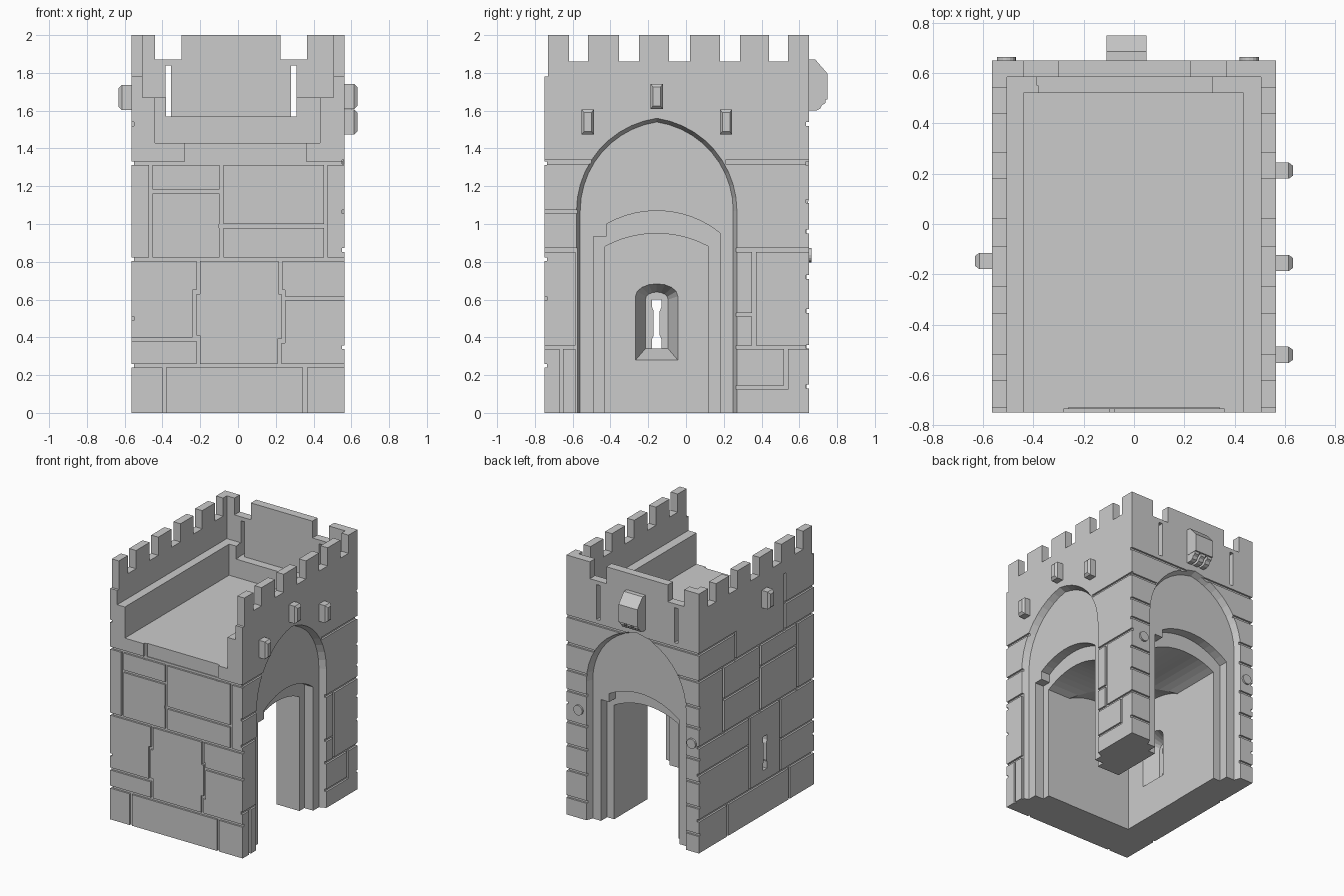
import bpy, bmesh, math

X, Y0, Y1 = 0.565, -0.75, 0.65      # wall faces
CY, CX = -0.155, -0.03              # centres of side arch and back arch


def loft(name, axis, sections):
    """Solid through (depth, [(u, z), ...]) sections along x or y."""
    bm = bmesh.new()
    rings = []
    for d, pts in sections:
        rings.append([bm.verts.new((d, u, z) if axis == 'x' else (u, d, z)) for u, z in pts])
    n = len(rings[0])
    for a, b in zip(rings, rings[1:]):
        for i in range(n):
            j = (i + 1) % n
            bm.faces.new((a[i], a[j], b[j], b[i]))
    bm.faces.new(rings[0])
    bm.faces.new(rings[-1])
    bmesh.ops.recalc_face_normals(bm, faces=bm.faces)
    me = bpy.data.meshes.new(name)
    bm.to_mesh(me)
    bm.free()
    ob = bpy.data.objects.new(name, me)
    bpy.context.collection.objects.link(ob)
    return ob


def rect(u0, u1, z0, z1):
    return [(u0, z0), (u1, z0), (u1, z1), (u0, z1)]


def box(name, x0, x1, y0, y1, z0, z1):
    return loft(name, 'x', [(x0, rect(y0, y1, z0, z1)), (x1, rect(y0, y1, z0, z1))])


cutters = []


def cut(ob):
    ob.hide_render = True
    cutters.append(ob)


def cut_box(*b):
    cut(box("cutter", *b))


# Solid tower block
tower = box("tower", -X, X, Y0, Y1, 0, 2)

# Roof court, open to the front, with stepped parapet walls
cut_box(-0.505, 0.505, -0.9, 0.585, 1.67, 2.2)
cut_box(-0.44, 0.435, -0.9, 0.52, 1.43, 2.2)
cut_box(-0.38, 0.31, 0.5, 0.585, 1.57, 1.8)
cut_box(-0.7, 0.7, -0.9, -0.73, 1.78, 2.2)

# Battlements
for a, b in [(-0.62, -0.52), (-0.355, -0.25), (-0.09, 0.02), (0.18, 0.285), (0.44, 0.54)]:
    cut_box(-0.7, 0.7, a, b, 1.86, 2.2)
for a, b in [(-0.44, -0.3), (0.225, 0.365)]:
    cut_box(a, b, 0.55, 0.8, 1.87, 2.2)

# Tall slots in the back parapet
for a in (-0.385, 0.28):
    cut_box(a, a + 0.03, 0.55, 0.8, 1.57, 1.84)


# Arch profiles around u = 0
def pointed(hw, spring, rise, n=10):
    c = (rise ** 2 - hw ** 2) / (2 * hw)
    r = hw + c
    end = math.asin(rise / r)
    right = [(r * math.cos(end * i / n) - c, spring + r * math.sin(end * i / n)) for i in range(n + 1)]
    return [(-hw, -0.1), (hw, -0.1)] + right + [(-u, z) for u, z in right[-2::-1]]


def arc(u0, u1, r, top, n=12):
    us = [u0 + (u1 - u0) * i / n for i in range(n + 1)]
    return [(u, top - r + math.sqrt(r * r - u * u)) for u in us]


outer, inner = pointed(0.425, 1.07, 0.49), pointed(0.405, 1.07, 0.47)
shoulder = [(-0.335, -0.1), (0.335, -0.1)] + arc(0.335, -0.265, 0.537, 1.07) + [(-0.265, 0.935), (-0.335, 0.935)]
door = [(-0.275, -0.1), (0.275, -0.1)] + arc(0.275, -0.275, 0.575, 0.95)

# Stepped gateways on the right and back; passages meet in a groin vault
for axis, face, c, s, end in [('x', X, CY, 1, -0.307), ('y', Y1, CX, -1, -0.432)]:
    def place(p):
        return [(c + s * u, z) for u, z in p]
    cut(loft("arch_cutter", axis, [(face + 0.001, place(outer)), (face - 0.05, place(inner))]))
    cut(loft("shoulder_cutter", axis, [(face, place(shoulder)), (face - 0.125, place(shoulder))]))
    cut(loft("passage_cutter", axis, [(face, place(door)), (end, place(door))]))


# Arrow slit in the left wall with splayed inner opening
def window(hw, z0, spring, rise):
    return [(CY - hw, z0), (CY + hw, z0)] + [
        (CY + hw * math.cos(math.pi * i / 8), spring + rise * math.sin(math.pi * i / 8)) for i in range(9)]


cut(loft("splay_cutter", 'x', [(-0.29, window(0.12, 0.27, 0.62, 0.07)), (-0.42, window(0.06, 0.34, 0.60, 0.04))]))
half = [(0.025, 0.34), (0.025, 0.39), (0.016, 0.41), (0.016, 0.54), (0.025, 0.56), (0.025, 0.6)]
slit = [(CY + u, z) for u, z in half] + [(CY - u, z) for u, z in half[::-1]]
cut(loft("slit_cutter", 'x', [(-0.7, slit), (-0.4, slit)]))

# Recessed middle block on the front edge
cut_box(-0.26, 0.34, -0.9, -0.73, 1.33, 1.5)


# Masonry joints: lines (u0, u1, z0, z1) on one wall face
def joints(axis, face, lines):
    w, depth = 0.01, 0.014
    s = math.copysign(1, face)
    for u0, u1, z0, z1 in lines:
        p = rect(u0 - w, u1 + w, z0 - w, z1 + w)
        cut(loft("joint_cutter", axis, [(face + s * 0.03, p), (face - s * depth, p)]))


joints('y', Y0, [
    (-0.6, 0.6, 0.25, 0.25), (-0.6, 0.6, 0.813, 0.813), (-0.6, 0.6, 1.322, 1.322),
    (-0.39, -0.39, -0.05, 0.25), (0.355, 0.355, -0.05, 0.25),
    (-0.21, -0.21, 0.25, 0.4), (-0.23, -0.23, 0.4, 0.64), (-0.21, -0.21, 0.64, 0.81),
    (0.22, 0.22, 0.25, 0.38), (0.24, 0.24, 0.38, 0.64), (0.225, 0.225, 0.64, 0.81),
    (-0.6, -0.21, 0.39, 0.39), (0.24, 0.6, 0.605, 0.605),
    (-0.462, -0.462, 0.82, 1.32), (-0.088, -0.088, 0.82, 1.32), (0.465, 0.465, 0.82, 1.32),
    (-0.46, -0.09, 1.172, 1.172), (-0.09, 0.465, 0.99, 0.99),
    (-0.27, -0.27, 1.32, 1.5), (0.35, 0.35, 1.32, 1.5)])
joints('x', X, [
    (0.26, 0.7, 0.347, 0.347), (0.26, 0.7, 0.862, 0.862), (0.22, 0.7, 1.328, 1.328),
    (-0.8, -0.57, 0.347, 0.347), (-0.8, -0.57, 0.862, 0.862), (-0.8, -0.57, 1.065, 1.065),
    (-0.8, -0.51, 1.328, 1.328), (-0.66, -0.66, -0.05, 0.347), (-0.575, -0.575, 0.0, 0.86),
    (0.36, 0.36, 0.347, 0.862), (0.26, 0.36, 0.52, 0.52), (0.26, 0.53, 0.135, 0.135),
    (0.53, 0.53, 0.135, 0.347)])
back = [(-0.6, 0.6, 1.53, 1.53)]
for z in (0.14, 0.35, 0.54, 0.72, 0.96, 1.12, 1.32):
    reach = 0.06 if z > 1.3 else 0
    back += [(-0.6, -0.455 + reach, z, z), (0.4 - reach, 0.6, z, z)]
joints('y', Y1, back)
joints('x', -X, [
    (-0.8, 0.7, 0.25, 0.25), (-0.8, 0.7, 0.813, 0.813), (-0.8, 0.7, 1.322, 1.322),
    (0.2, 0.7, 1.53, 1.53), (-0.8, -0.4, 1.53, 1.53),
    (-0.4, -0.4, 1.32, 1.75), (0.2, 0.2, 1.32, 1.53), (0.35, 0.35, 0.81, 1.32),
    (-0.1, -0.1, 0.81, 1.32), (-0.55, -0.55, 0.81, 1.32), (-0.1, 0.35, 1.07, 1.07),
    (-0.55, -0.1, 1.15, 1.15), (0.03, 0.03, 0.25, 0.81), (-0.34, -0.34, 0.25, 0.81),
    (0.03, 0.7, 0.6, 0.6), (-0.8, -0.34, 0.5, 0.5),
    (0.3, 0.3, -0.05, 0.25), (-0.45, -0.45, -0.05, 0.25)])

# Carve everything, then drop the cutters
for c in cutters:
    m = tower.modifiers.new("carve", 'BOOLEAN')
    m.operation, m.solver, m.object = 'DIFFERENCE', 'EXACT', c
bpy.context.view_layer.update()
dg = bpy.context.evaluated_depsgraph_get()
carved = bpy.data.meshes.new_from_object(tower.evaluated_get(dg))
tower.modifiers.clear()
tower.data = carved
for c in cutters:
    bpy.data.objects.remove(c, do_unlink=True)

# Projecting stone studs on the right and left walls
for i, (s, y, z) in enumerate([(1, -0.52, 1.54), (1, CY, 1.675), (1, 0.212, 1.54), (-1, -0.147, 1.67)]):
    big, small = rect(y - 0.032, y + 0.032, z - 0.067, z + 0.067), rect(y - 0.02, y + 0.02, z - 0.05, z + 0.05)
    loft(f"wall_stud_{i}", 'x', [(s * 0.55, big), (s * 0.615, big), (s * 0.632, small)])

# Overhanging bay on the back with three rounded brackets
bay = [(0.64, 1.87), (0.685, 1.87), (0.75, 1.795), (0.75, 1.66), (0.64, 1.66)]
loft("back_bay", 'x', [(CX - 0.08, bay), (CX + 0.08, bay)])
bracket = [(0.64, 1.665), (0.74, 1.665), (0.738, 1.64), (0.72, 1.63), (0.71, 1.61), (0.69, 1.6), (0.64, 1.6)]
for i in range(3):
    x = CX + (i - 1) * 0.058
    loft(f"bay_bracket_{i}", 'x', [(x - 0.02, bracket), (x + 0.02, bracket)])

# Round bosses beside the back gateway
for i, x in enumerate((-0.507, 0.458)):
    ring = [(x + 0.038 * math.cos(math.tau * k / 16), 0.835 + 0.038 * math.sin(math.tau * k / 16)) for k in range(16)]
    loft(f"back_boss_{i}", 'y', [(0.63, ring), (0.664, ring)])
